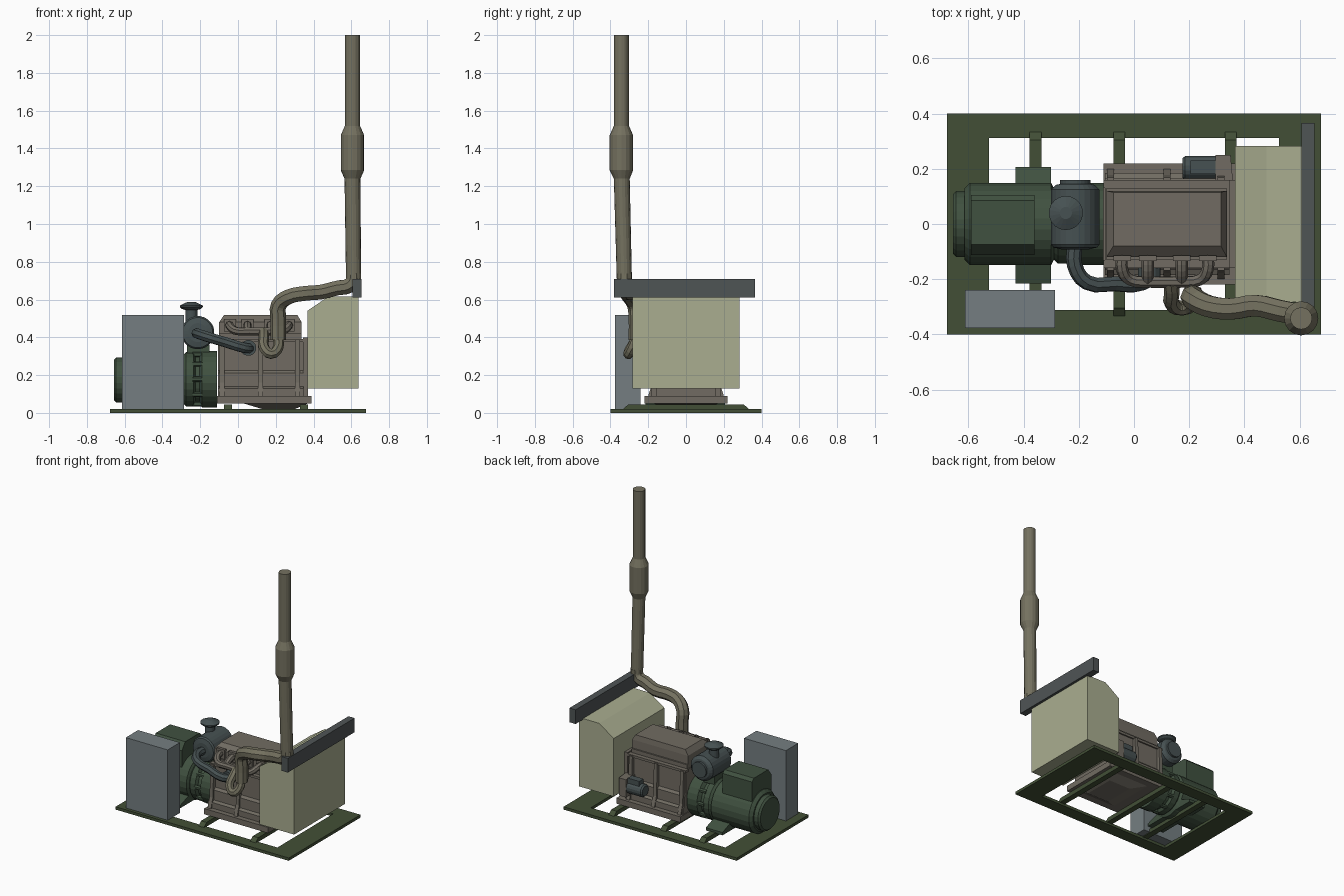
import bpy, bmesh, math
from mathutils import Vector

if "Cube" in bpy.data.objects:
    bpy.data.objects.remove(bpy.data.objects["Cube"])


def material(name, r, g, b):
    m = bpy.data.materials.new(name)
    m.diffuse_color = [(c / 255) ** 2.2 for c in (r, g, b)] + [1]
    m.use_nodes = True
    m.node_tree.nodes["Principled BSDF"].inputs["Base Color"].default_value = m.diffuse_color
    return m


GREEN = material("frame_green", 68, 80, 57)
GEN = material("generator_green", 66, 82, 66)
IRON = material("engine_iron", 112, 107, 98)
PIPE = material("exhaust_steel", 116, 113, 96)
CREAM = material("shroud_cream", 168, 172, 143)
GREY = material("cabinet_grey", 116, 125, 128)
DARK = material("dark_steel", 80, 85, 86)
FILTER = material("filter_grey", 72, 82, 83)


def finish(name, bm, mat):
    bmesh.ops.recalc_face_normals(bm, faces=bm.faces[:])
    me = bpy.data.meshes.new(name)
    bm.to_mesh(me)
    bm.free()
    me.materials.append(mat)
    ob = bpy.data.objects.new(name, me)
    bpy.context.collection.objects.link(ob)
    return ob


def place(axis, u, v, t):
    """u, v in the plane across the axis, t along it"""
    return {'x': (t, u, v), 'y': (u, t, v), 'z': (u, v, t)}[axis]


def loft(name, rings, mat):
    bm = bmesh.new()
    vs = [[bm.verts.new(p) for p in r] for r in rings]
    n = len(rings[0])
    for a, b in zip(vs, vs[1:]):
        for i in range(n):
            bm.faces.new((a[i], a[(i + 1) % n], b[(i + 1) % n], b[i]))
    bm.faces.new(vs[0])
    bm.faces.new(vs[-1])
    return finish(name, bm, mat)


def prism(name, axis, profile, t0, t1, mat):
    return loft(name, [[place(axis, u, v, t) for u, v in profile] for t in (t0, t1)], mat)


def box(name, x0, x1, y0, y1, z0, z1, mat):
    return prism(name, 'z', [(x0, y0), (x1, y0), (x1, y1), (x0, y1)], z0, z1, mat)


def lathe(name, axis, cu, cv, profile, mat, n=24):
    """profile: (radius, position along axis)"""
    ang = [2 * math.pi * (i + .5) / n for i in range(n)]
    return loft(name, [[place(axis, cu + r * math.cos(a), cv + r * math.sin(a), t)
                        for a in ang] for r, t in profile], mat)


def tube(name, pts, r, mat, res=3):
    cu = bpy.data.curves.new(name, 'CURVE')
    cu.dimensions = '3D'
    cu.bevel_depth, cu.bevel_resolution = r, 2
    cu.resolution_u, cu.use_fill_caps = res, True
    sp = cu.splines.new('BEZIER')
    sp.bezier_points.add(len(pts) - 1)
    for bp, p in zip(sp.bezier_points, pts):
        bp.co = p
        bp.handle_left_type = bp.handle_right_type = 'AUTO'
    cu.materials.append(mat)
    ob = bpy.data.objects.new(name, cu)
    bpy.context.collection.objects.link(ob)
    bpy.context.view_layer.objects.active = ob
    bpy.ops.object.select_all(action='DESELECT')
    ob.select_set(True)
    bpy.ops.object.convert(target='MESH')
    for p in bpy.context.object.data.polygons:
        p.use_smooth = False


# Base frame: a flat rectangular ring and tapered cross members
bm = bmesh.new()
loops = [[bm.verts.new((sx * x, sy * y, z)) for sx, sy in ((-1, -1), (1, -1), (1, 1), (-1, 1))]
         for x, y, z in ((.677, .4, 0), (.677, .4, .02), (.526, .312, .02), (.526, .312, 0))]
for k in range(4):
    a, b = loops[k], loops[(k + 1) % 4]
    for i in range(4):
        bm.faces.new((a[i], a[(i + 1) % 4], b[(i + 1) % 4], b[i]))
finish("base_frame", bm, GREEN)
for i, x in enumerate((-.357, -.054, .35)):
    prism(f"cross_member_{i}", 'x', [(-.34, .015), (.34, .015), (.305, .045), (-.305, .045)],
          x - .021, x + .021, GREEN)

# Control cabinet
box("control_cabinet", -.613, -.286, -.377, -.24, .02, .517, GREY)

# Radiator shroud with sloped top, and crossbar
prism("radiator_shroud", 'y', [(.367, .13), (.637, .13), (.637, .617), (.48, .617), (.367, .54)],
      -.283, .283, CREAM)
box("top_crossbar", .607, .655, -.38, .366, .61, .71, DARK)

# Generator: body, end cap, terminal box, feet
lathe("generator_body", 'x', 0, .175, [(.13, -.615), (.15, -.595), (.15, -.3), (.12, -.285)], GEN)
lathe("generator_end_cap", 'x', 0, .175, [(.108, -.657), (.12, -.645), (.12, -.61)], GEN)
prism("terminal_box", 'x', [(-.112, .26), (.105, .26), (.105, .42), (.085, .44), (-.075, .44), (-.112, .39)],
      -.59, -.36, GEN)
prism("generator_feet", 'x', [(-.215, .04), (.207, .04), (.207, .06), (.1, .1), (-.1, .1), (-.215, .06)],
      -.43, -.30, GEN)

# Flywheel housing with bolts
lathe("flywheel_housing", 'x', 0, .178,
      [(.13, -.29), (.145, -.275), (.145, -.235), (.125, -.225), (.125, -.205), (.15, -.19), (.15, -.11)], GEN)
for i in range(10):
    a = math.tau * i / 10
    lathe(f"housing_bolt_{i}", 'x', .138 * math.cos(a), .178 + .138 * math.sin(a),
          [(.014, -.24), (.014, -.185)], GEN, 6)

# Engine: sump, flange, block, head, rocker cover
loft("oil_sump", [[(.13, -.11, .02), (.30, -.11, .02), (.30, .11, .02), (.13, .11, .02)],
                  [(.03, -.17, .05), (.37, -.17, .05), (.37, .17, .05), (.03, .17, .05)]], IRON)
box("sump_flange", -.11, .39, -.22, .22, .05, .09, IRON)
prism("engine_block", 'x', [(-.185, .085), (.185, .085), (.185, .13), (.165, .14), (.165, .21), (.15, .225),
                            (.15, .39), (-.15, .39), (-.15, .225), (-.165, .21), (-.165, .14), (-.185, .13)],
      -.105, .347, IRON)
box("block_end_plate", .345, .37, -.16, .16, .09, .40, IRON)
box("cylinder_head", -.1, .335, -.13, .13, .385, .42, IRON)
loft("rocker_cover", [[(x0, y0, z), (x1, y0, z), (x1, y1, z), (x0, y1, z)] for x0, x1, y0, y1, z in
                      ((-.1, .337, -.12, .12, .415), (-.1, .337, -.12, .12, .48),
                       (-.075, .315, -.08, .115, .517))], IRON)
for s in (-1, 1):
    side = "front" if s < 0 else "back"
    for i, x in enumerate((-.085, .12, .315)):
        prism(f"{side}_rib_{i}", 'x', [(s * .1, .09), (s * .2, .09), (s * .178, .16),
                                       (s * .168, .385), (s * .1, .385)], x - .013, x + .013, IRON)
    box(f"{side}_deck_rail", -.11, .345, min(s * .13, s * .16), max(s * .13, s * .16), .375, .392, IRON)

# Starter motor on the back
lathe("starter_motor", 'x', .203, .19, [(.035, .175), (.044, .185), (.044, .295)], FILTER, 16)
box("starter_solenoid", .205, .295, .182, .23, .22, .26, FILTER)
prism("starter_bracket", 'z', [(.295, .14), (.36, .14), (.35, .25), (.295, .25)], .13, .255, IRON)

# Air filter, rain cap and intake hose
lathe("air_filter", 'y', -.213, .425,
      [(.05, -.092), (.08, -.085), (.088, -.075), (.088, .125), (.07, .142), (.055, .145), (.055, .16)], FILTER)
lathe("rain_cap", 'z', -.247, .04,
      [(.032, .47), (.032, .545), (.05, .55), (.062, .56), (.062, .568), (.022, .587)], FILTER, 18)
box("filter_bracket", -.27, -.15, -.04, .07, .3, .36, GEN)
tube("intake_hose", [(-.215, -.08, .42), (-.215, -.15, .42), (-.17, -.212, .405), (-.07, -.217, .375),
                     (.03, -.215, .345), (.058, -.19, .342), (.058, -.14, .342)], .028, FILTER)
lathe("intake_flange", 'y', .055, .344, [(.042, -.2), (.042, -.14)], FILTER, 16)

# Exhaust manifold
tube("manifold_runner", [(-.043, -.11, .465), (-.043, -.165, .46), (-.015, -.202, .435), (.06, -.21, .432),
                         (.17, -.21, .432), (.24, -.202, .435), (.267, -.165, .46), (.267, -.11, .465)], .022, IRON)
for i, x in enumerate((.05, .173)):
    tube(f"manifold_port_{i}", [(x, -.11, .465), (x, -.165, .46), (x, -.207, .432)], .022, IRON)
for i, x in enumerate((-.043, .05, .173, .267)):
    box(f"manifold_flange_{i}", x - .032, x + .032, -.135, -.115, .43, .497, IRON)

# Exhaust: U bend, riser and run towards the stack
tube("exhaust_u_bend", [(.135, -.21, .43), (.137, -.25, .40), (.138, -.29, .345), (.175, -.305, .312),
                        (.212, -.285, .345), (.212, -.262, .40)], .028, PIPE)
tube("exhaust_pipe", [(.213, -.262, .385), (.213, -.262, .50), (.215, -.27, .57), (.27, -.298, .615),
                      (.35, -.308, .632), (.44, -.296, .64), (.53, -.315, .662), (.585, -.325, .672),
                      (.61, -.326, .70), (.612, -.326, .74)], .042, PIPE)

# Stack with muffler; leans slightly below the muffler
stack = [(.04, .69, .612, -.326), (.042, 1.24, .606, -.34), (.062, 1.285, .606, -.342), (.062, 1.47, .606, -.342),
         (.04, 1.52, .606, -.342), (.04, 2.0, .606, -.342)]
loft("exhaust_stack", [[(x + r * math.cos(math.tau * i / 16), y + r * math.sin(math.tau * i / 16), z)
                        for i in range(16)] for r, z, x, y in stack], PIPE)
